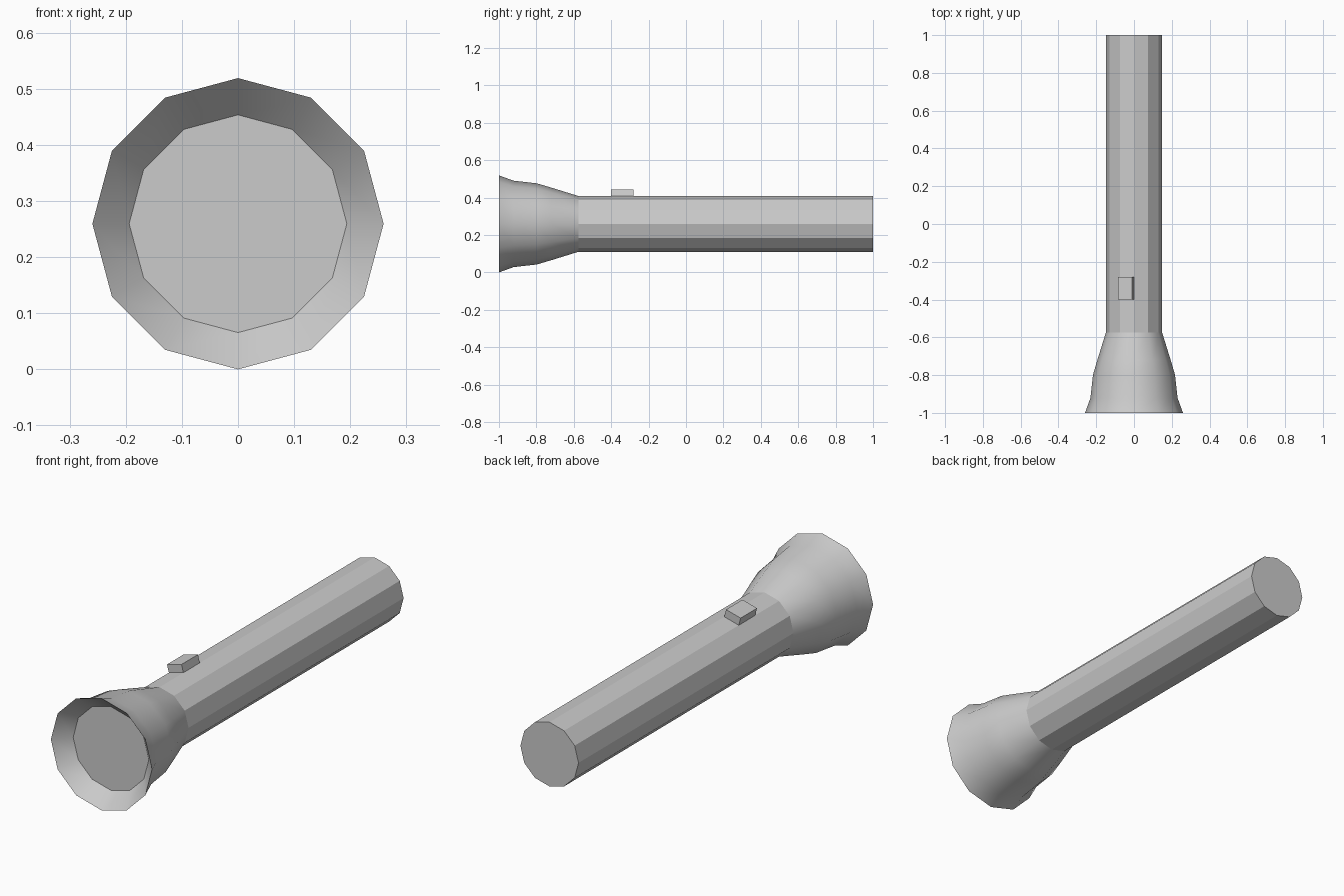
import bpy, bmesh
from math import sin, cos, pi, radians
from mathutils import Matrix

if "Cube" in bpy.data.objects:
    bpy.data.objects.remove(bpy.data.objects["Cube"])

SIDES = 12
AXIS_Z = 0.2595
BODY_R = 0.149


def lathe(name, profile, cap_start=False, cap_end=False, smooth=None):
    """Revolve (y, radius) points about the long axis, with a corner at the top."""
    bm = bmesh.new()
    rings = []
    for y, r in profile:
        rings.append([bm.verts.new((r * sin(2 * pi * i / SIDES), y,
                                    AXIS_Z + r * cos(2 * pi * i / SIDES)))
                      for i in range(SIDES)])
    for a, b in zip(rings, rings[1:]):
        for i in range(SIDES):
            j = (i + 1) % SIDES
            bm.faces.new((a[i], a[j], b[j], b[i]))
    if cap_start:
        bm.faces.new(rings[0][::-1])
    if cap_end:
        bm.faces.new(rings[-1])
    # Outward is counter-clockwise seen from outside
    bmesh.ops.reverse_faces(bm, faces=bm.faces[:])
    return finish(name, bm, smooth)


def finish(name, bm, smooth=None):
    mesh = bpy.data.meshes.new(name)
    bm.to_mesh(mesh)
    bm.free()
    obj = bpy.data.objects.new(name, mesh)
    bpy.context.collection.objects.link(obj)
    if smooth:
        bpy.ops.object.select_all(action='DESELECT')
        obj.select_set(True)
        bpy.context.view_layer.objects.active = obj
        bpy.ops.object.shade_smooth_by_angle(angle=radians(smooth))
    return obj


# Faceted handle, closed at the back
lathe("handle", [(-0.575, BODY_R), (1.0, BODY_R)], cap_end=True)

# Flared head: recessed inner wall, sharp rim, then the outer shell
lathe("head", [(-0.93, 0.194), (-1.0, 0.2595), (-0.922, 0.231),
               (-0.798, 0.217), (-0.72, 0.194), (-0.575, BODY_R)], smooth=30)

# Flat lens set back inside the rim
bm = bmesh.new()
bmesh.ops.create_circle(
    bm, cap_ends=True, segments=SIDES, radius=0.194,
    matrix=Matrix.Translation((0, -0.93, AXIS_Z)) @ Matrix.Rotation(pi / 2, 4, 'X')
    @ Matrix.Rotation(pi / 2, 4, 'Z'))
finish("lens", bm)

# Switch block raised from the facet just left of the top
facet_w = 2 * BODY_R * sin(pi / SIDES)
apothem = BODY_R * cos(pi / SIDES)
bm = bmesh.new()
bmesh.ops.create_cube(
    bm, size=1,
    matrix=Matrix.Translation((0, -0.34, AXIS_Z)) @ Matrix.Rotation(-pi / SIDES, 4, 'Y')
    @ Matrix.Translation((0, 0, apothem + 0.0185))
    @ Matrix.Diagonal((facet_w, 0.12, 0.037, 1)))
finish("switch", bm)
